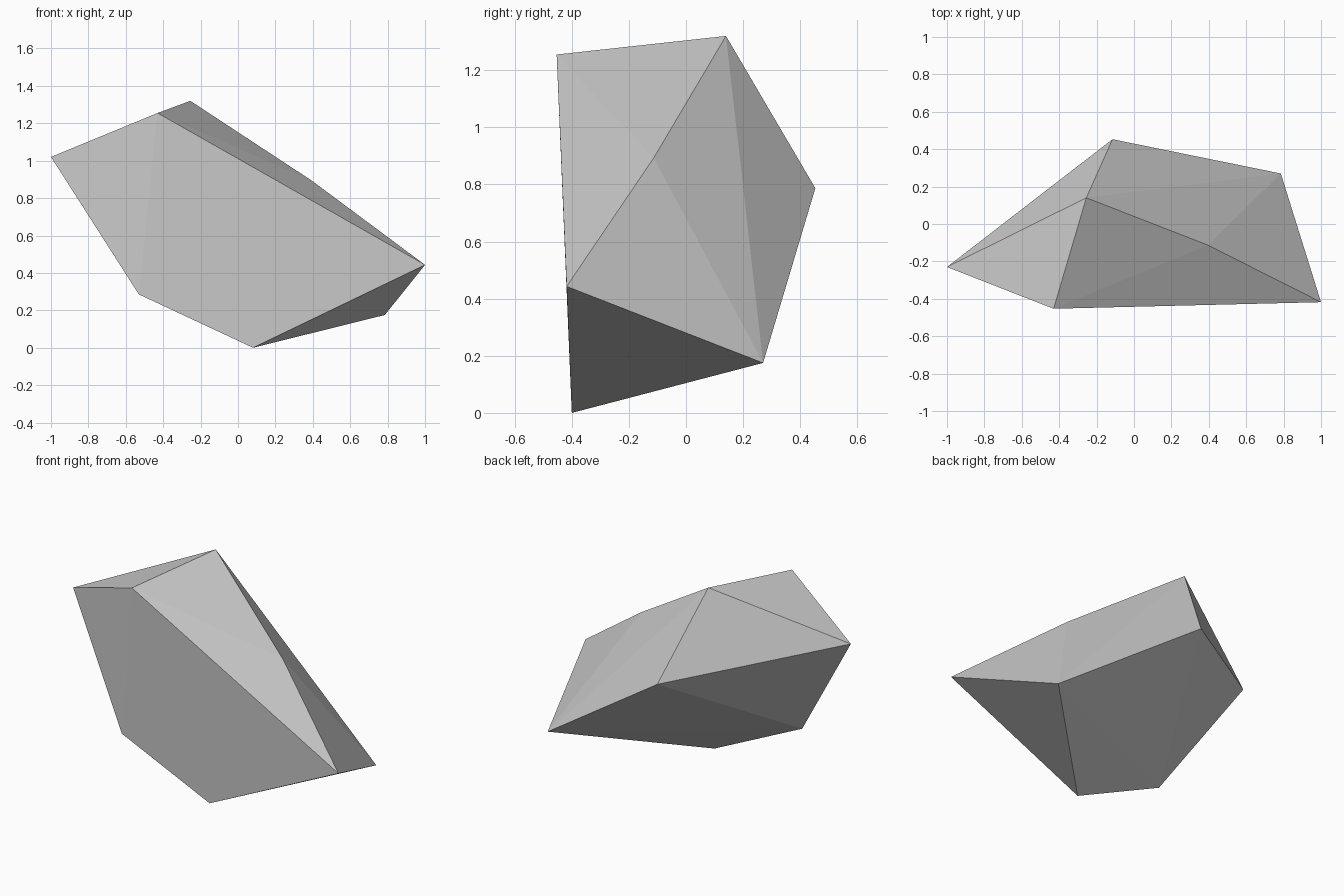
import bpy
import bmesh

cube = bpy.data.objects.get("Cube")
if cube:
    bpy.data.objects.remove(cube, do_unlink=True)

# Stone material
stone = bpy.data.materials.new("stone_grey")
stone.use_nodes = True
colour = (0.6, 0.6, 0.6, 1.0)
stone.diffuse_color = colour
stone.node_tree.nodes["Principled BSDF"].inputs["Base Color"].default_value = colour

# Corners of the chipped boulder
corners = {
    "right_tip": (-1.0, -0.23, 1.02),
    "front_peak": (-0.43, -0.453, 1.255),
    "top_peak": (-0.255, 0.14, 1.32),
    "ridge": (0.395, -0.113, 0.893),
    "left_tip": (1.0, -0.418, 0.443),
    "base": (0.08, -0.40, 0.0),
    "back_left": (0.785, 0.27, 0.175),
    "back_right": (-0.115, 0.453, 0.787),
    "front_low": (-0.53, -0.412, 0.285),
}

# Wrap the corners in flat facets
bm = bmesh.new()
for co in corners.values():
    bm.verts.new(co)
bmesh.ops.convex_hull(bm, input=bm.verts[:])
bmesh.ops.recalc_face_normals(bm, faces=bm.faces[:])
mesh = bpy.data.meshes.new("rock")
bm.to_mesh(mesh)
bm.free()
mesh.materials.append(stone)
rock = bpy.data.objects.new("rock", mesh)
bpy.context.collection.objects.link(rock)
